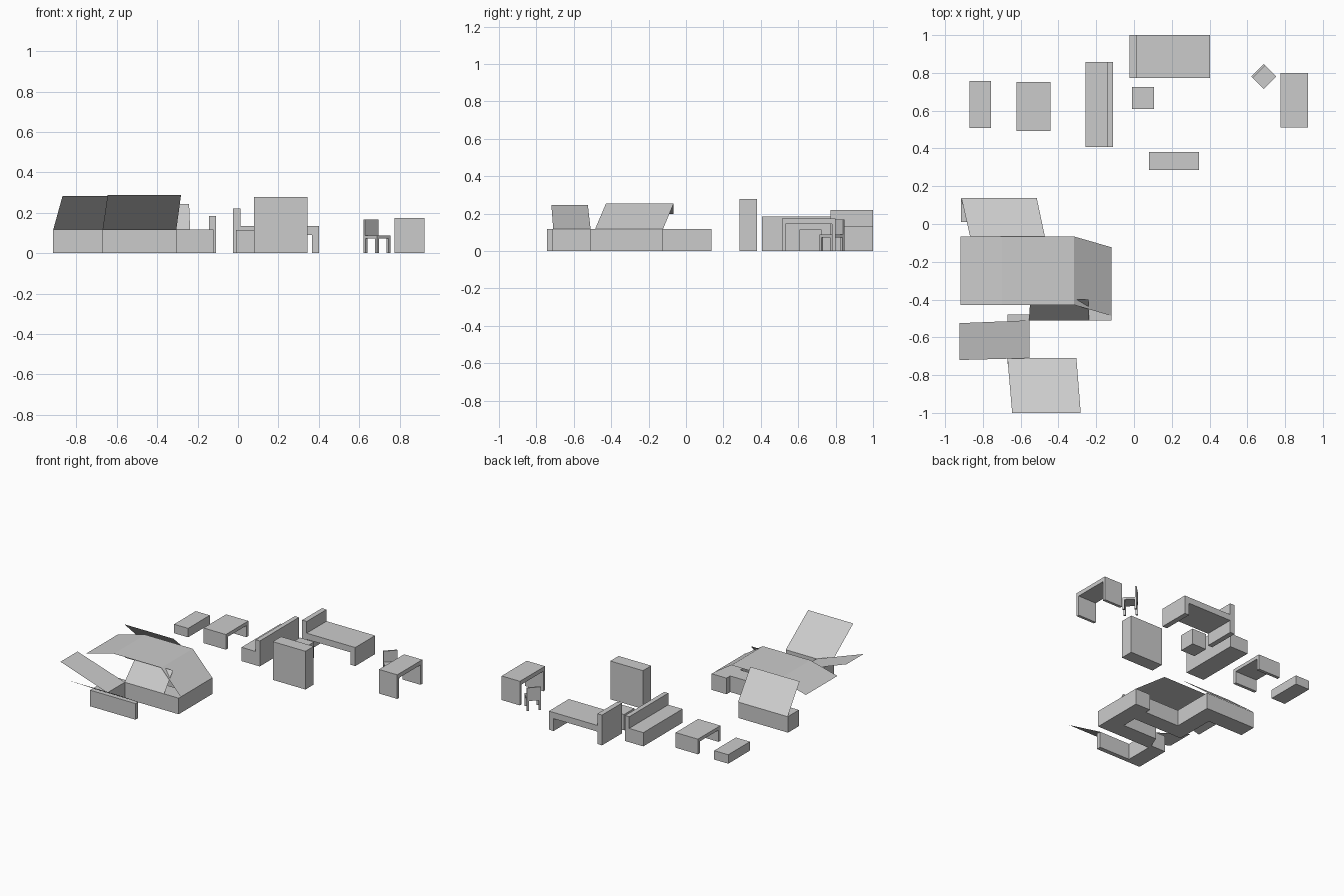
import bpy, math
from mathutils import Matrix

if "Cube" in bpy.data.objects:
    bpy.data.objects.remove(bpy.data.objects["Cube"])


def mesh(name, verts, faces):
    me = bpy.data.meshes.new(name)
    me.from_pydata(verts, [], faces)
    me.update()
    ob = bpy.data.objects.new(name, me)
    bpy.context.collection.objects.link(ob)
    return ob


def prism(name, pts, lo, hi, axis='Z'):
    """Extrude a counter-clockwise outline along z, or an xz / yz profile along y / x."""
    place = {'Z': lambda a, b, t: (a, b, t),
             'Y': lambda a, b, t: (a, -t, b),
             'X': lambda a, b, t: (t, a, b)}[axis]
    if axis == 'Y':
        lo, hi = -hi, -lo
    n = len(pts)
    verts = [place(a, b, t) for t in (lo, hi) for a, b in pts]
    faces = [tuple(range(n))[::-1], tuple(range(n, 2 * n))]
    faces += [(i, (i + 1) % n, n + (i + 1) % n, n + i) for i in range(n)]
    return mesh(name, verts, faces)


def box(name, x0, x1, y0, y1, z0, z1):
    return prism(name, [(x0, y0), (x1, y0), (x1, y1), (x0, y1)], z0, z1)


def table(name, x0, x1, y0, y1, h, t, leg):
    # bridge-shaped profile: top with a panel leg at each end
    pts = [(y0, 0), (y0 + leg, 0), (y0 + leg, h - t), (y1 - leg, h - t),
           (y1 - leg, 0), (y1, 0), (y1, h), (y0, h)]
    return prism(name, pts, x0, x1, 'X')


# loose furniture
box("low_box", -.87, -.757, .508, .757, 0, .065)
table("coffee_table", -.622, -.443, .493, .752, .11, .025, .022)
prism("bench_sofa", [(-.257, 0), (-.11, 0), (-.11, .185), (-.143, .185),
                     (-.143, .1), (-.257, .1)], .407, .857, 'Y')
prism("bed", [(-.025, 0), (.012, 0), (.012, .09), (.365, .09), (.365, 0), (.402, 0),
              (.402, .135), (.012, .135), (.012, .22), (-.025, .22)], .772, 1.0, 'Y')
box("stool", -.01, .105, .608, .725, 0, .115)
box("wardrobe", .08, .343, .285, .38, 0, .278)
table("desk", .775, .922, .512, .8, .175, .03, .02)

# chair, turned 45 degrees
s, leg = .047, .014
chair = [box("chair_seat", -s, s, -s, s, .072, .088),
         box("chair_back", -s, s, s - .01, s, .088, .168)]
for sx in (-1, 1):
    for sy in (-1, 1):
        xs = sorted((sx * s, sx * (s - leg)))
        ys = sorted((sy * s, sy * (s - leg)))
        chair.append(box("chair_leg", *xs, *ys, 0, .072))
turn = Matrix.Translation((.687, .78, 0)) @ Matrix.Rotation(math.radians(45), 4, 'Z')
for part in chair:
    part.data.transform(turn)

# winding low base
H = .117
prism("front_base", [(-.67, -.742), (-.305, -.742), (-.305, -.71), (-.553, -.71),
                     (-.553, -.51), (-.12, -.51), (-.12, -.123), (-.24, -.123),
                     (-.24, -.39), (-.515, -.39), (-.553, -.48), (-.67, -.48)], 0, H)
prism("back_base", [(-.915, .01), (-.635, .01), (-.635, -.28), (-.24, -.28),
                    (-.24, -.165), (-.515, -.165), (-.515, .135), (-.915, .135)], 0, H)

# thin tilted roof sheets
quad = [(0, 1, 2, 3)]
mesh("back_flap", [(-.868, -.065, .284), (-.472, -.065, .284), (-.515, .138, H), (-.914, .138, H)], quad)
mesh("front_flap", [(-.645, -1, .288), (-.282, -1, .288), (-.305, -.71, H), (-.67, -.71, H)], quad)
mesh("left_flap", [(-.923, -.72, .247), (-.553, -.71, H), (-.553, -.51, H), (-.923, -.525, .247)], quad)
mesh("inner_flap", [(-.555, -.51, H), (-.237, -.51, H), (-.242, -.4, .244), (-.55, -.4, .244)], quad)
mesh("main_roof", [(-.918, -.428, .198), (-.7, -.428, .254), (-.318, -.428, .254), (-.12, -.486, H),
                   (-.12, -.123, H), (-.318, -.066, .254), (-.7, -.066, .254), (-.918, -.066, .198)],
     [(0, 1, 6, 7), (1, 2, 5, 6), (2, 3, 4, 5)])
